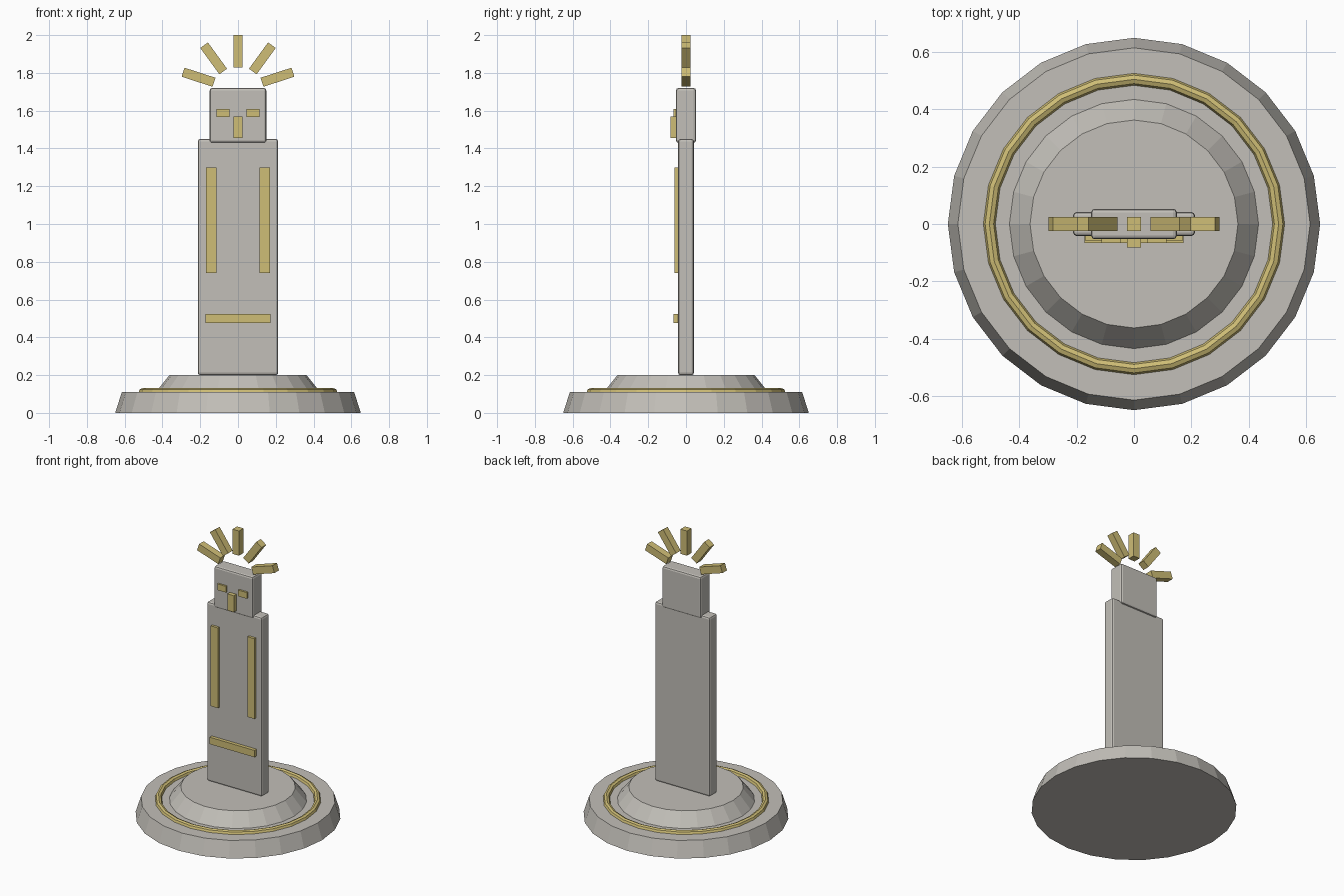
import bpy
from math import radians

cube = bpy.data.objects.get("Cube")
if cube:
    bpy.data.objects.remove(cube, do_unlink=True)


def material(name, rgb):
    m = bpy.data.materials.new(name)
    m.use_nodes = True
    m.diffuse_color = (*rgb, 1)
    m.node_tree.nodes["Principled BSDF"].inputs["Base Color"].default_value = (*rgb, 1)
    return m


stone = material("warm_grey_stone", (0.54, 0.52, 0.48))
gold = material("pale_gold", (0.62, 0.51, 0.18))


def finish(name, mat):
    ob = bpy.context.object
    ob.name = name
    ob.data.materials.append(mat)
    return ob


def box(name, mat, x, y, z, tilt=0, bevel=0):
    """Box from (min, max) ranges, turned about y through its own centre."""
    ranges = (x, y, z)
    bpy.ops.mesh.primitive_cube_add(size=1, location=[(a + b) / 2 for a, b in ranges])
    ob = finish(name, mat)
    ob.scale = [b - a for a, b in ranges]
    bpy.ops.object.transform_apply(location=False, rotation=False, scale=True)
    ob.rotation_euler.y = radians(tilt)
    if bevel:
        mod = ob.modifiers.new("rounded_edges", "BEVEL")
        mod.width = bevel
        mod.segments = 2
    return ob


def tier(name, r_low, r_high, low, high):
    bpy.ops.mesh.primitive_cone_add(vertices=24, radius1=r_low, radius2=r_high,
                                    depth=high - low, location=(0, 0, (low + high) / 2))
    finish(name, stone)


# Stepped round base with an inlaid ring
tier("base_lower", 0.65, 0.615, 0, 0.11)
tier("base_upper", 0.435, 0.363, 0.11, 0.20)
bpy.ops.mesh.primitive_torus_add(major_segments=24, minor_segments=8, major_radius=0.505,
                                 minor_radius=0.021, location=(0, 0, 0.11))
finish("base_ring", gold)

# Slab body and head
box("body", stone, (-0.213, 0.213), (-0.042, 0.042), (0.20, 1.45), bevel=0.013)
box("head", stone, (-0.15, 0.15), (-0.053, 0.053), (1.43, 1.72), bevel=0.013)

# Raised trim on the front
box("belt", gold, (-0.173, 0.173), (-0.066, -0.03), (0.476, 0.524))
box("nose", gold, (-0.025, 0.025), (-0.082, -0.04), (1.455, 1.57))
for side, s in (("left", 1), ("right", -1)):
    box(side + "_strip", gold, sorted((s * 0.114, s * 0.169)), (-0.06, -0.03), (0.74, 1.30))
    box(side + "_eye", gold, sorted((s * 0.046, s * 0.114)), (-0.066, -0.04), (1.567, 1.61))

# Crown of rays fanned above the head
for name, x, z, tilt in (("far_right", -0.209, 1.777, -72), ("right", -0.129, 1.877, -36),
                         ("middle", 0, 1.914, 0),
                         ("left", 0.129, 1.877, 36), ("far_left", 0.209, 1.777, 72)):
    box("crown_ray_" + name, gold, (x - 0.025, x + 0.025), (-0.025, 0.025),
        (z - 0.086, z + 0.086), tilt=tilt)
